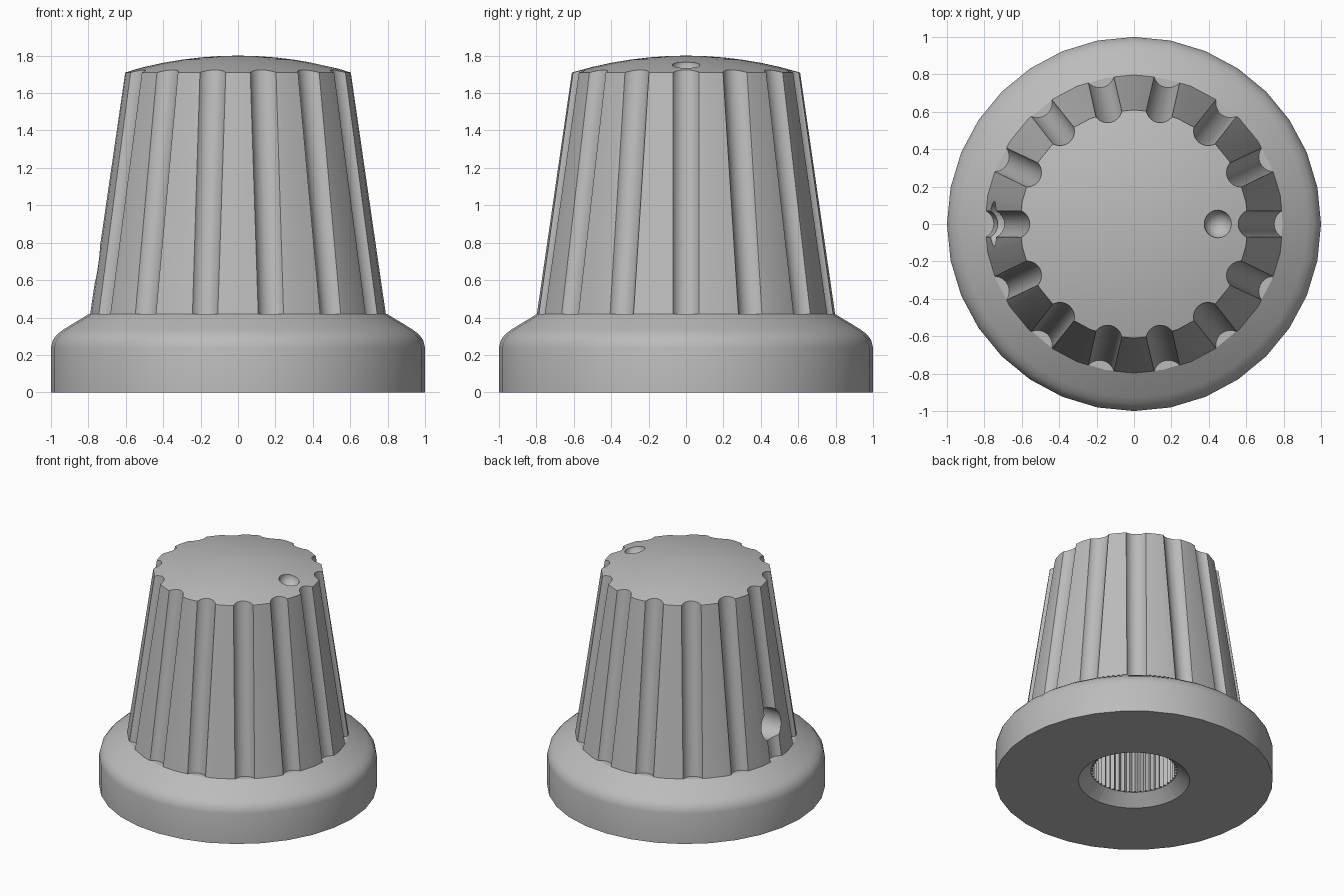
import bpy, bmesh, math
from mathutils import Matrix, Vector

cube = bpy.data.objects.get("Cube")
if cube:
    bpy.data.objects.remove(cube, do_unlink=True)

# Single grey plastic
grey = bpy.data.materials.new("grey plastic")
grey.use_nodes = True
color = (0.5, 0.5, 0.5, 1)
grey.diffuse_color = color
bsdf = next(n for n in grey.node_tree.nodes if n.type == 'BSDF_PRINCIPLED')
bsdf.inputs["Base Color"].default_value = color


def add_object(name, bm):
    bmesh.ops.recalc_face_normals(bm, faces=bm.faces)
    mesh = bpy.data.meshes.new(name)
    bm.to_mesh(mesh)
    bm.free()
    mesh.materials.append(grey)
    obj = bpy.data.objects.new(name, mesh)
    bpy.context.collection.objects.link(obj)
    return obj


def loft(bm, rings):
    """Closed solid through a list of equal-length point rings."""
    loops = [[bm.verts.new(p) for p in ring] for ring in rings]
    for a, b in zip(loops, loops[1:]):
        for i in range(len(a)):
            j = (i + 1) % len(a)
            bm.faces.new((a[i], a[j], b[j], b[i]))
    bm.faces.new(loops[0])
    bm.faces.new(loops[-1])


def ring(radius, z, n, tooth=0):
    return [((radius - tooth * (i % 2)) * math.cos(math.tau * i / n),
             (radius - tooth * (i % 2)) * math.sin(math.tau * i / n), z)
            for i in range(n)]


def revolve(name, profile, n):
    bm = bmesh.new()
    loft(bm, [ring(r, z, n) for r, z in profile])
    return add_object(name, bm)


def rod(bm, start, end, radius, n=24):
    start, end = Vector(start), Vector(end)
    axis = end - start
    place = Matrix.Translation((start + end) / 2) @ axis.to_track_quat('Z', 'Y').to_matrix().to_4x4()
    bmesh.ops.create_cone(bm, cap_ends=True, segments=n, radius1=radius,
                          radius2=radius, depth=axis.length, matrix=place)


def cut(obj, cutter):
    mod = obj.modifiers.new("cut", 'BOOLEAN')
    mod.operation = 'DIFFERENCE'
    mod.solver = 'EXACT'
    mod.object = cutter
    bpy.context.view_layer.objects.active = obj
    bpy.ops.object.modifier_apply(modifier=mod.name)


# Skirt with rounded shoulder
SEAM, RIM = 0.42, 1.71
skirt = revolve("skirt", [(1, 0), (1, 0.24), (0.99, 0.28), (0.965, 0.312),
                          (0.93, 0.338), (0.795, SEAM)], 32)

# Tapered grip with a shallow domed top
dome_r = 2.11
dome = [(r, 1.8 - dome_r + math.sqrt(dome_r ** 2 - r ** 2))
        for r in (0.61, 0.5, 0.4, 0.3, 0.2, 0.1, 0.02)]
grip = revolve("grip", [(0.797, SEAM)] + dome, 32)

# Finger flutes following the taper
FLUTES = 14
bm = bmesh.new()
low, high = Vector((0.83, 0, SEAM)), Vector((0.64, 0, RIM))
reach = (high - low) * 0.15
for i in range(FLUTES):
    turn = Matrix.Rotation(math.tau * i / FLUTES, 3, 'Z')
    rod(bm, turn @ (low - reach), turn @ (high + reach), 0.08)
flutes = add_object("flute_cutter", bm)

# Set screw hole
bm = bmesh.new()
rod(bm, (-1.1, 0, 0.68), (-0.1, 0, 0.68), 0.12, 32)
screw_hole = add_object("screw_hole_cutter", bm)

# Pointer dimple
bm = bmesh.new()
bmesh.ops.create_uvsphere(bm, u_segments=24, v_segments=16, radius=0.075,
                          matrix=Matrix.Translation((0.45, 0, 1.757)))
dimple = add_object("dimple_cutter", bm)

# Splined shaft bore with a countersunk mouth
bm = bmesh.new()
loft(bm, [ring(0.315, -0.2, 96, 0.02), ring(0.315, 1.2, 96, 0.02)])
bore = add_object("bore_cutter", bm)
mouth = revolve("mouth_cutter", [(0.51, -0.1), (0.4, 0), (0.312, 0.08)], 48)

for cutter in (flutes, screw_hole, dimple, bore):
    cut(grip, cutter)
for cutter in (bore, mouth):
    cut(skirt, cutter)
for cutter in (flutes, screw_hole, dimple, bore, mouth):
    bpy.data.objects.remove(cutter, do_unlink=True)

# Smooth shading with crisp edges
bpy.ops.object.select_all(action='DESELECT')
for obj in (skirt, grip):
    obj.select_set(True)
bpy.context.view_layer.objects.active = grip
bpy.ops.object.shade_smooth_by_angle(angle=math.radians(30))
